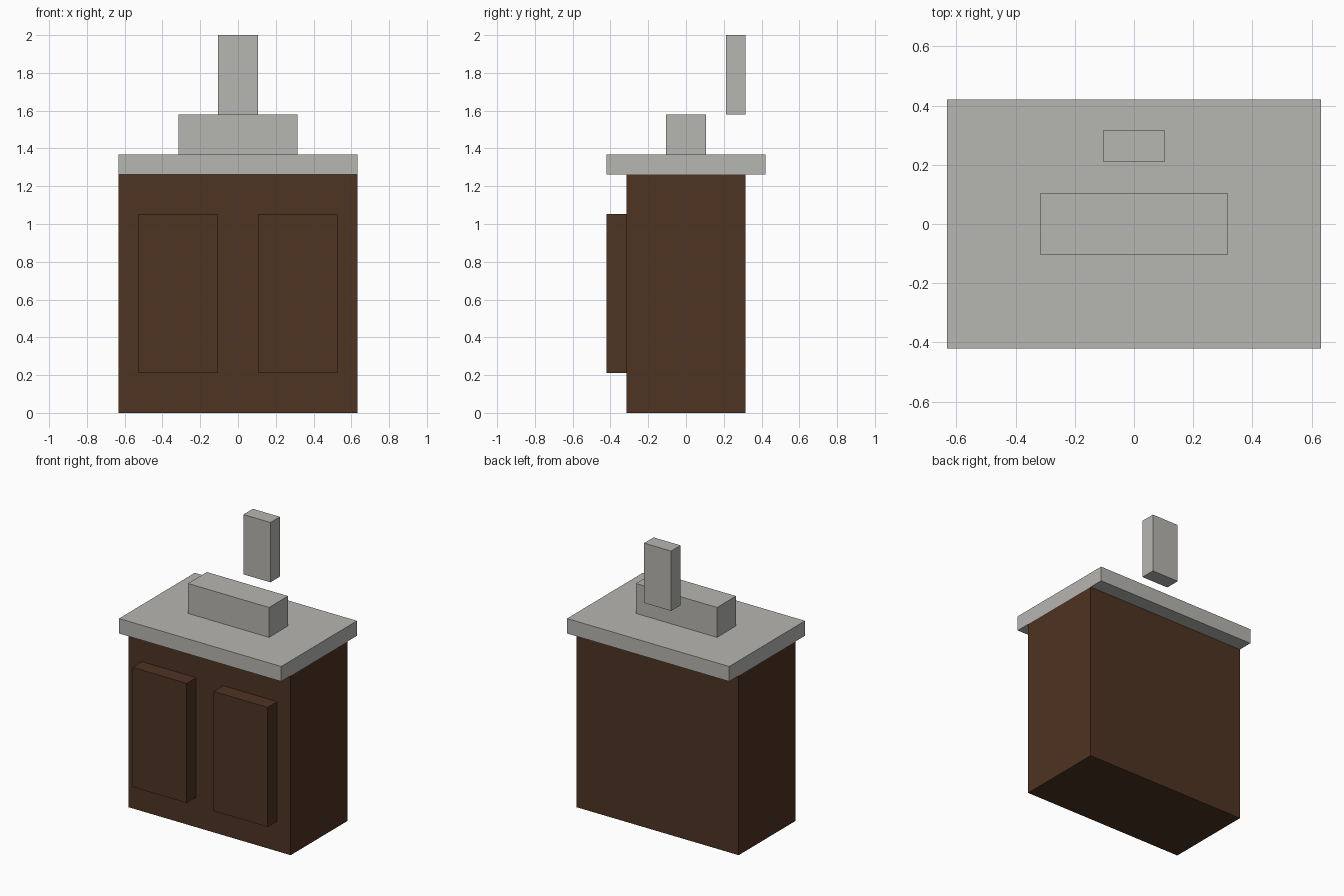
import bpy

if "Cube" in bpy.data.objects:
    bpy.data.objects.remove(bpy.data.objects["Cube"])

U = 2 / 19  # the whole model sits on a 19-unit-high block grid


def material(name, rgb):
    m = bpy.data.materials.new(name)
    m.diffuse_color = (*rgb, 1)
    m.use_nodes = True
    m.node_tree.nodes["Principled BSDF"].inputs["Base Color"].default_value = m.diffuse_color
    return m


wood = material("dark brown wood", (0.076, 0.033, 0.016))
stone = material("light grey stone", (0.47, 0.465, 0.44))


def box(name, x, y, z, mat):
    """Box from (min, max) ranges in grid units."""
    ranges = (x, y, z)
    bpy.ops.mesh.primitive_cube_add(size=1, location=[(a + b) / 2 * U for a, b in ranges])
    ob = bpy.context.object
    ob.name = name
    ob.scale = [(b - a) * U for a, b in ranges]
    bpy.ops.object.transform_apply(location=False, rotation=False, scale=True)
    ob.data.materials.append(mat)
    return ob


# Cabinet body and its two doors
box("cabinet", (-6, 6), (-3, 3), (0, 12), wood)
for side, x in (("left", (-5, -1)), ("right", (1, 5))):
    box(side + "_door", x, (-4, -3), (2, 10), wood)

# Countertop, basin block and floating tap
box("countertop", (-6, 6), (-4, 4), (12, 13), stone)
box("basin", (-3, 3), (-1, 1), (13, 15), stone)
box("tap", (-1, 1), (2, 3), (15, 19), stone)
